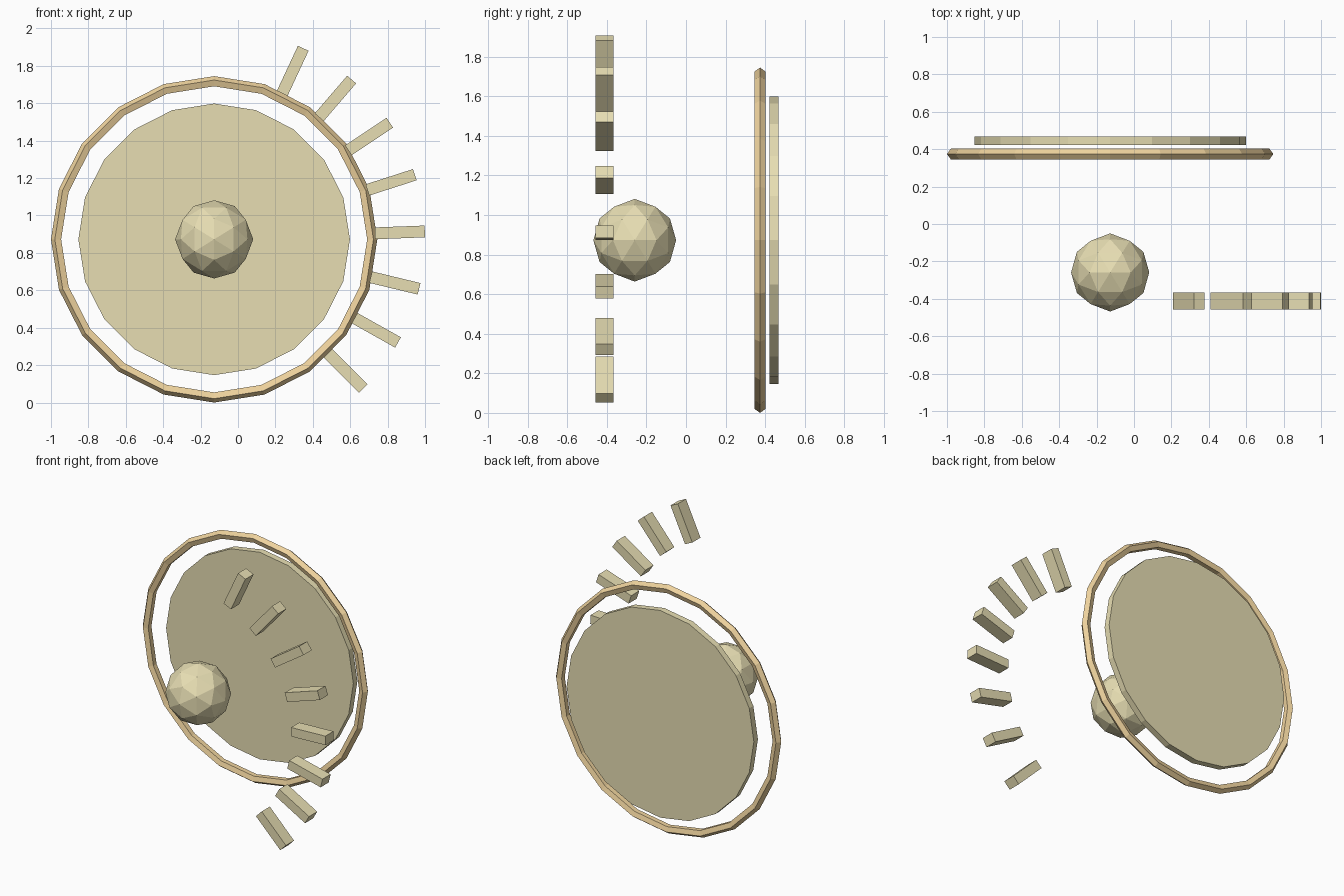
import bpy
from math import radians, cos, sin, atan, sqrt

if "Cube" in bpy.data.objects:
    bpy.data.objects.remove(bpy.data.objects["Cube"])

CX, CZ = -0.1275, 0.8725          # shared axis of disc, ring and rays


def material(name, color):
    m = bpy.data.materials.new(name)
    m.diffuse_color = color
    m.use_nodes = True
    m.node_tree.nodes["Principled BSDF"].inputs["Base Color"].default_value = m.diffuse_color
    return m


pale = material("pale_gold", (0.80, 0.73, 0.45, 1))
tan = material("warm_gold", (0.86, 0.65, 0.34, 1))


def finish(name, mat):
    ob = bpy.context.object
    ob.name = name
    ob.data.materials.append(mat)
    return ob


# Back disc, 20 sides, facing the front
bpy.ops.mesh.primitive_cylinder_add(vertices=20, radius=0.726, depth=0.045,
                                    location=(CX, 0.445, CZ),
                                    rotation=(radians(90), 0, 0))
finish("back_disc", pale)

# Thin ring with a five-sided section
bpy.ops.mesh.primitive_torus_add(major_segments=20, minor_segments=5,
                                 major_radius=0.8425, minor_radius=0.03,
                                 location=(CX, 0.374, CZ),
                                 rotation=(radians(90), 0, 0))
finish("outer_ring", tan)

# Faceted ball, turned so an edge midpoint lies on every axis
golden = (1 + sqrt(5)) / 2
bpy.ops.mesh.primitive_ico_sphere_add(subdivisions=2, radius=0.209,
                                      location=(CX, -0.259, CZ),
                                      rotation=(0, -atan(1 / golden), 0))
finish("centre_ball", pale)

# Fan of eight radial bars
COUNT, START, END, RADIUS = 8, 65, -45, 0.994
for i in range(COUNT):
    a = radians(START + (END - START) * i / (COUNT - 1))
    bpy.ops.mesh.primitive_cube_add(size=1,
                                    location=(CX + RADIUS * cos(a), -0.412,
                                              CZ + RADIUS * sin(a)),
                                    rotation=(0, -a, 0))
    bar = finish(f"ray_bar_{i + 1}", pale)
    bar.scale = (0.266, 0.09, 0.063)
